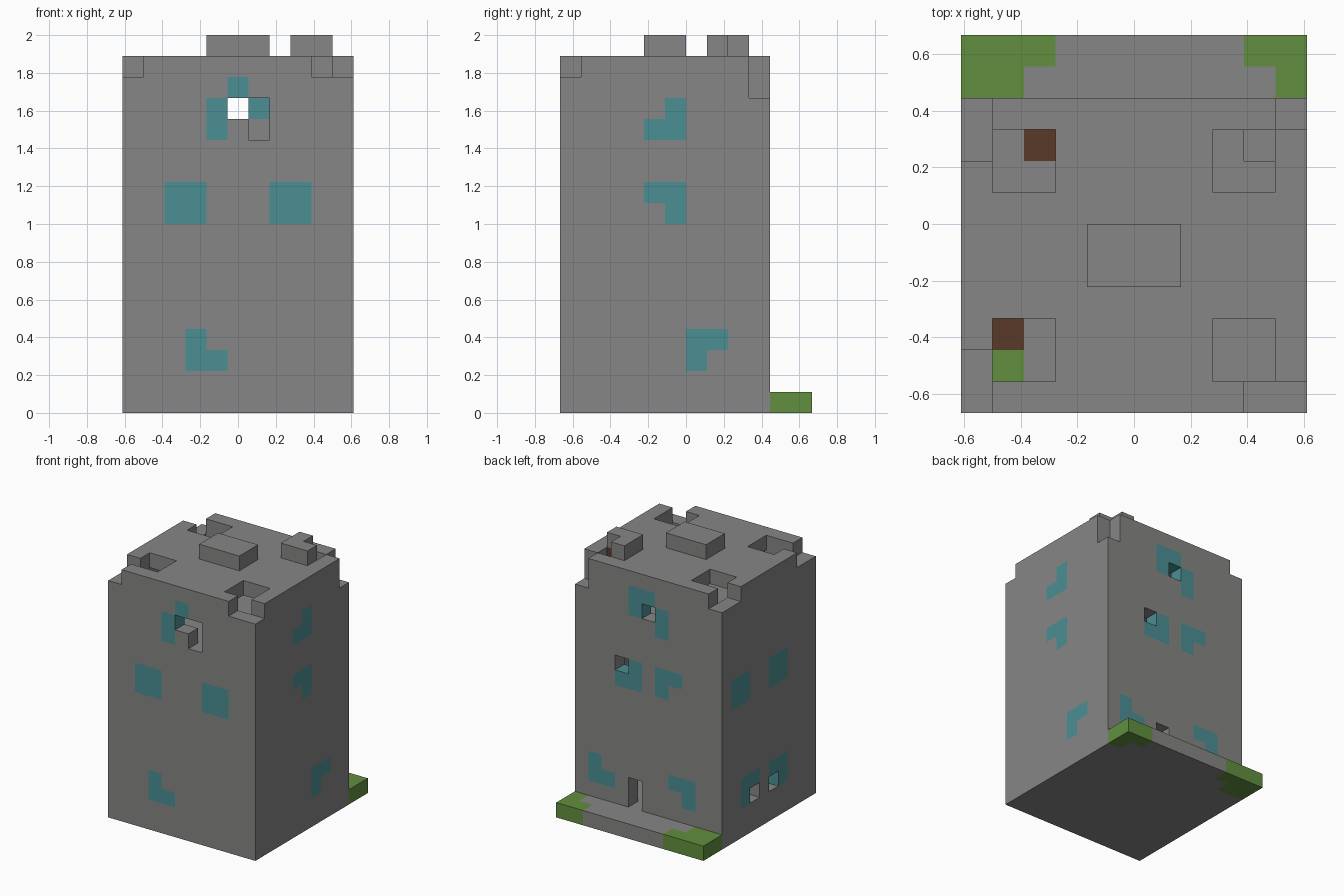
import bpy, bmesh
from itertools import product
from mathutils import Vector

cube = bpy.data.objects.get("Cube")
if cube:
    bpy.data.objects.remove(cube)

UNIT = 2 / 18                       # edge of one block
W, D, ROOF = 11, 10, 16             # tower width, depth, roof layer
ORIGIN = Vector((-W / 2, -6, 0))


def make_material(name, rgb):
    mat = bpy.data.materials.new(name)
    mat.use_nodes = True
    mat.diffuse_color = (*rgb, 1)
    bsdf = mat.node_tree.nodes["Principled BSDF"]
    bsdf.inputs["Base Color"].default_value = (*rgb, 1)
    bsdf.inputs["Roughness"].default_value = 0.9
    return mat


stone = make_material("stone_grey", (0.235, 0.237, 0.233))
glass = make_material("window_teal", (0.07, 0.275, 0.296))
grass = make_material("grass_green", (0.122, 0.275, 0.05))
wood = make_material("wood_brown", (0.098, 0.042, 0.023))

blocks = {}                         # block position -> part name


def box(x, y, z):
    """All block positions in three inclusive ranges."""
    return product(*(range(a, b + 1) for a, b in (x, y, z)))


def fill(part, cells):
    for c in cells:
        blocks[c] = part


def clear(cells):
    for c in cells:
        blocks.pop(c, None)


# Hollow tower with storeys and a flat roof
fill("tower_walls", box((0, W - 1), (0, D - 1), (0, ROOF)))
clear(box((1, W - 2), (1, D - 2), (1, ROOF - 1)))
for level in (6, 12):
    fill("floors", box((1, W - 2), (1, D - 2), (level, level)))
fill("roof", box((0, W - 1), (0, D - 1), (ROOF, ROOF)))

# Stair openings in the roof and worn corners
for x, y in ((1, 1), (8, 1), (1, 7)):
    clear(box((x, x + 1), (y, y + 1), (ROOF, ROOF)))
clear(box((0, 0), (0, 1), (ROOF, ROOF)))
clear(box((9, 10), (0, 0), (ROOF, ROOF)))
clear(box((0, 0), (8, 9), (ROOF, ROOF)))
clear(box((10, 10), (9, 9), (ROOF - 1, ROOF)))

# Raised blocks on the roof, the rear one with an open corner
fill("roof_blocks", box((4, 6), (4, 5), (17, 17)))
fill("roof_blocks", box((8, 9), (7, 8), (17, 17)))
clear(box((9, 9), (8, 8), (ROOF, 17)))

# Wood and grass inside
fill("stair_wood", [(2, 8, 12), (1, 2, 12)])
fill("stair_wood", box((9, 9), (7, 7), (13, ROOF)))
fill("inner_grass", [(1, 1, 12)])

# Window panes as (across, height) on each wall, then the gaps
square = [(0, 0), (1, 0), (0, 1), (1, 1)]


def at(a, z, shape):
    return [(a + da, z + dz) for da, dz in shape]


low_l = [(0, 0), (1, 0), (0, 1)]    # missing upper right
high_l = [(0, 0), (0, 1), (1, 1)]   # missing lower right
front = at(2, 9, square) + at(7, 9, square) + at(3, 2, low_l) + [(4, 13), (4, 14), (5, 15)]
rear = (at(6, 9, square) + at(3, 9, [(1, 0), (1, 1), (0, 1)]) + at(8, 2, [(1, 1), (1, 0), (0, 0)])
        + at(2, 2, high_l) + [(6, 14), (6, 15), (5, 15), (4, 13), (4, 14)])
right = at(4, 13, [(0, 0), (1, 0), (1, 1)]) + at(4, 9, [(0, 1), (1, 1), (1, 0)]) + at(6, 2, high_l)
left = at(7, 9, square) + at(3, 9, square) + at(6, 2, square) + at(3, 2, square)

fill("windows", [(a, 0, z) for a, z in front])
fill("windows", [(a, D - 1, z) for a, z in rear])
fill("windows", [(W - 1, a, z) for a, z in right])
fill("windows", [(0, a, z) for a, z in left])

clear([(5, 0, 14), (6, 0, 14), (6, 0, 13)])
clear([(7, 9, 10), (5, 9, 14)])
clear([(0, 6, 2), (0, 4, 2)])

# Rear doorway
clear(box((6, 6), (9, 9), (1, 2)))

# Rear step with grass at both ends
fill("rear_step", box((0, W - 1), (D, D + 1), (0, 0)))
for xs, ys in (((0, 1), (10, 11)), ((2, 2), (11, 11)), ((10, 10), (10, 11)), ((9, 9), (11, 11))):
    fill("step_grass", box(xs, ys, (0, 0)))


def build(part, mat):
    """Mesh the exposed block faces of one part."""
    bm = bmesh.new()
    for cell in (c for c, p in blocks.items() if p == part):
        for axis, side in product(range(3), (0, 1)):
            near = list(cell)
            near[axis] += 2 * side - 1
            if tuple(near) in blocks:
                continue
            u, v = Vector((0, 0, 0)), Vector((0, 0, 0))
            u[(axis + 1) % 3] = v[(axis + 2) % 3] = 1
            base = Vector(cell) + ORIGIN
            base[axis] += side
            ring = [base, base + u, base + u + v, base + v]
            if not side:
                ring.reverse()
            bm.faces.new([bm.verts.new(p * UNIT) for p in ring])
    bmesh.ops.remove_doubles(bm, verts=bm.verts, dist=UNIT / 100)
    mesh = bpy.data.meshes.new(part)
    bm.to_mesh(mesh)
    bm.free()
    mesh.materials.append(mat)
    bpy.context.collection.objects.link(bpy.data.objects.new(part, mesh))


for part in ("tower_walls", "floors", "roof", "roof_blocks", "rear_step"):
    build(part, stone)
build("windows", glass)
build("stair_wood", wood)
for part in ("inner_grass", "step_grass"):
    build(part, grass)
